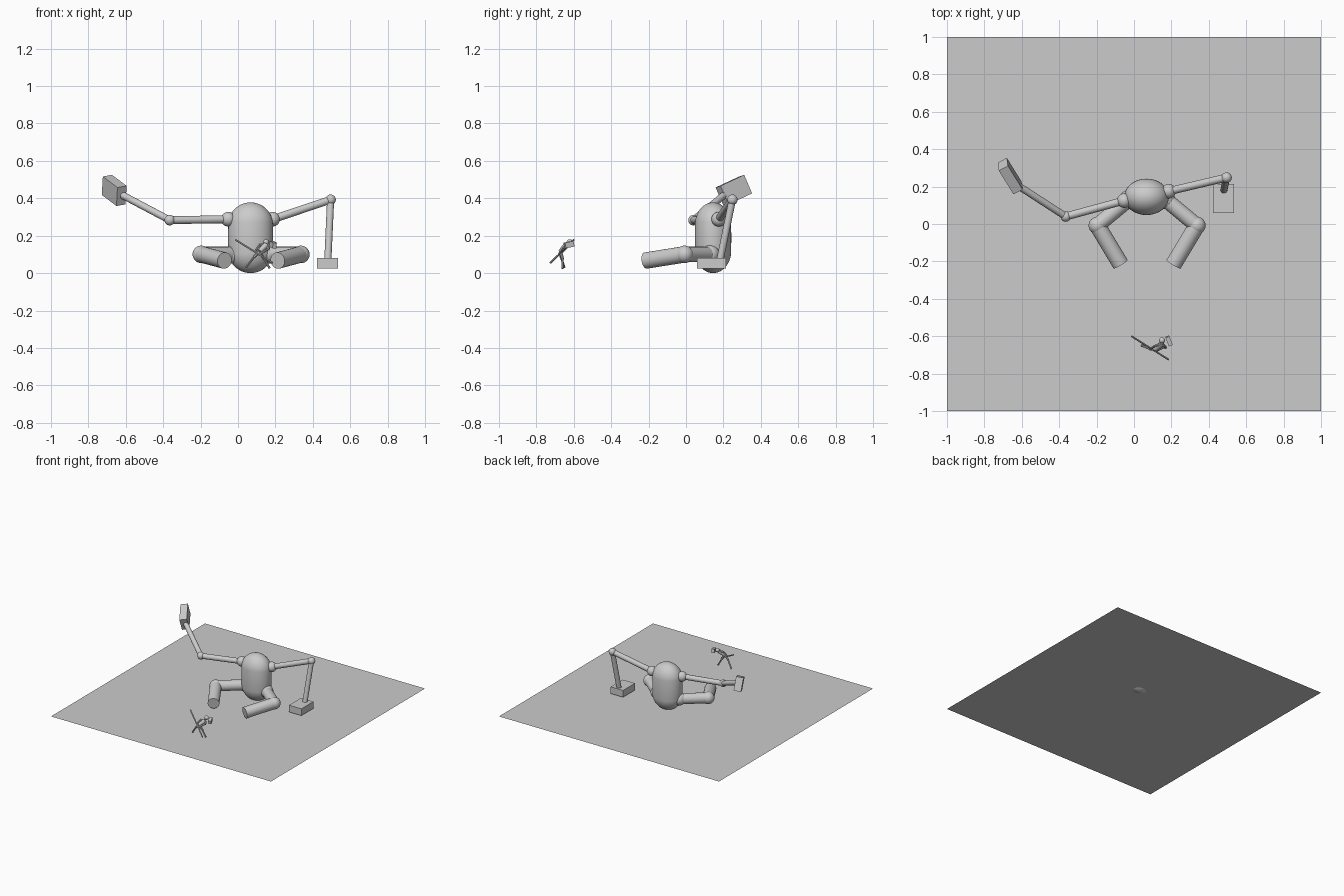
import bpy, bmesh, math
from mathutils import Vector, Matrix

if "Cube" in bpy.data.objects:
    bpy.data.objects.remove(bpy.data.objects["Cube"])


def finish(bm, name, smooth=True):
    me = bpy.data.meshes.new(name)
    bm.to_mesh(me)
    bm.free()
    ob = bpy.data.objects.new(name, me)
    bpy.context.collection.objects.link(ob)
    if smooth:
        bpy.ops.object.select_all(action='DESELECT')
        ob.select_set(True)
        bpy.context.view_layer.objects.active = ob
        bpy.ops.object.shade_smooth_by_angle(angle=math.radians(35))
    return ob


def ball(name, c, r):
    bm = bmesh.new()
    bmesh.ops.create_uvsphere(bm, u_segments=24, v_segments=14, radius=r,
                              matrix=Matrix.Translation(c))
    return finish(bm, name)


def limb(name, a, b, r1, r2=None, sides=24):
    a, b = Vector(a), Vector(b)
    d = b - a
    m = Matrix.Translation((a + b) / 2) @ d.to_track_quat('Z', 'Y').to_matrix().to_4x4()
    bm = bmesh.new()
    bmesh.ops.create_cone(bm, cap_ends=True, segments=sides, radius1=r1,
                          radius2=r2 or r1, depth=d.length, matrix=m)
    return finish(bm, name)


def block(name, c, size, long_axis=(0, 1, 0), thin_axis=(0, 0, 1)):
    # size = (width, length, thickness)
    y = Vector(long_axis).normalized()
    z = Vector(thin_axis)
    z = (z - y * z.dot(y)).normalized()
    x = y.cross(z)
    rot = Matrix((x, y, z)).transposed().to_4x4()
    bm = bmesh.new()
    bmesh.ops.create_cube(bm, size=1, matrix=Matrix.Translation(c) @ rot @ Matrix.Diagonal((*size, 1)))
    return finish(bm, name, False)


# Floor sheet
bm = bmesh.new()
bmesh.ops.create_grid(bm, x_segments=1, y_segments=1, size=1, matrix=Matrix.Translation((0, 0, 0.012)))
finish(bm, "floor", False)

# Torso: capsule flattened front to back
R, H = 0.12, 0.378
bm = bmesh.new()
bmesh.ops.create_uvsphere(bm, u_segments=40, v_segments=24, radius=R)
for v in bm.verts:
    if abs(v.co.z) < 1e-5:
        v.co.z = 0
    v.co.z += (H / 2 - R) * (1 if v.co.z > 0 else -1 if v.co.z < 0 else 0)
bmesh.ops.transform(bm, verts=bm.verts, matrix=Matrix.Translation((0.067, 0.145, H / 2))
                    @ Matrix.Diagonal((1, 0.81, 1, 1)))
finish(bm, "torso")

# Arms
arms = {
    "left": ((-0.052, 0.125, 0.288), (-0.365, 0.04, 0.283), (-0.62, 0.205, 0.418)),
    "right": ((0.185, 0.175, 0.288), (0.495, 0.248, 0.392), (0.48, 0.18, 0.06)),
}
for side, (shoulder, elbow, wrist) in arms.items():
    ball(side + "_shoulder", shoulder, 0.039)
    limb(side + "_upper_arm", shoulder, elbow, 0.021)
    ball(side + "_elbow", elbow, 0.028)
    limb(side + "_forearm", elbow, wrist, 0.019)
block("left_hand", (-0.662, 0.256, 0.442), (0.108, 0.16, 0.056), (-0.085, 0.137, 0.064), (0.05, 0.03, 0.01))
block("right_hand", (0.478, 0.137, 0.052), (0.112, 0.155, 0.056))

# Crossed legs, mirrored about the torso
for side, s in (("left", -1), ("right", 1)):
    hip = (0.07 + s * 0.1, 0.13, 0.10)
    knee = (0.07 + s * 0.266, -0.008, 0.10)
    ankle = (0.07 + s * 0.142, -0.215, 0.067)
    ball(side + "_hip", hip, 0.05)
    limb(side + "_thigh", hip, knee, 0.041)
    ball(side + "_knee", knee, 0.047)
    limb(side + "_shin", knee, ankle, 0.044)

# Small figure holding a long rod
limb("rod", (-0.013, -0.6, 0.178), (0.185, -0.725, 0.055), 0.005, sides=10)
pelvis, chest = (0.115, -0.67, 0.115), (0.15, -0.64, 0.15)
limb("small_torso", pelvis, chest, 0.013, 0.016, 12)
block("small_pack", (0.187, -0.625, 0.152), (0.022, 0.05, 0.03), (-0.4, 1, 0.2))
ball("small_head", (0.15, -0.622, 0.165), 0.016)
for side, knee, foot in (("left", (0.085, -0.668, 0.085), (0.042, -0.65, 0.03)),
                         ("right", (0.14, -0.66, 0.075), (0.17, -0.66, 0.025))):
    limb("small_%s_thigh" % side, pelvis, knee, 0.008, sides=10)
    limb("small_%s_shin" % side, knee, foot, 0.006, sides=10)
for side, elbow, hand in (("left", (0.115, -0.65, 0.15), (0.09, -0.665, 0.115)),
                          ("right", (0.165, -0.655, 0.13), (0.115, -0.68, 0.1))):
    limb("small_%s_upper_arm" % side, chest, elbow, 0.007, sides=10)
    limb("small_%s_forearm" % side, elbow, hand, 0.006, sides=10)
